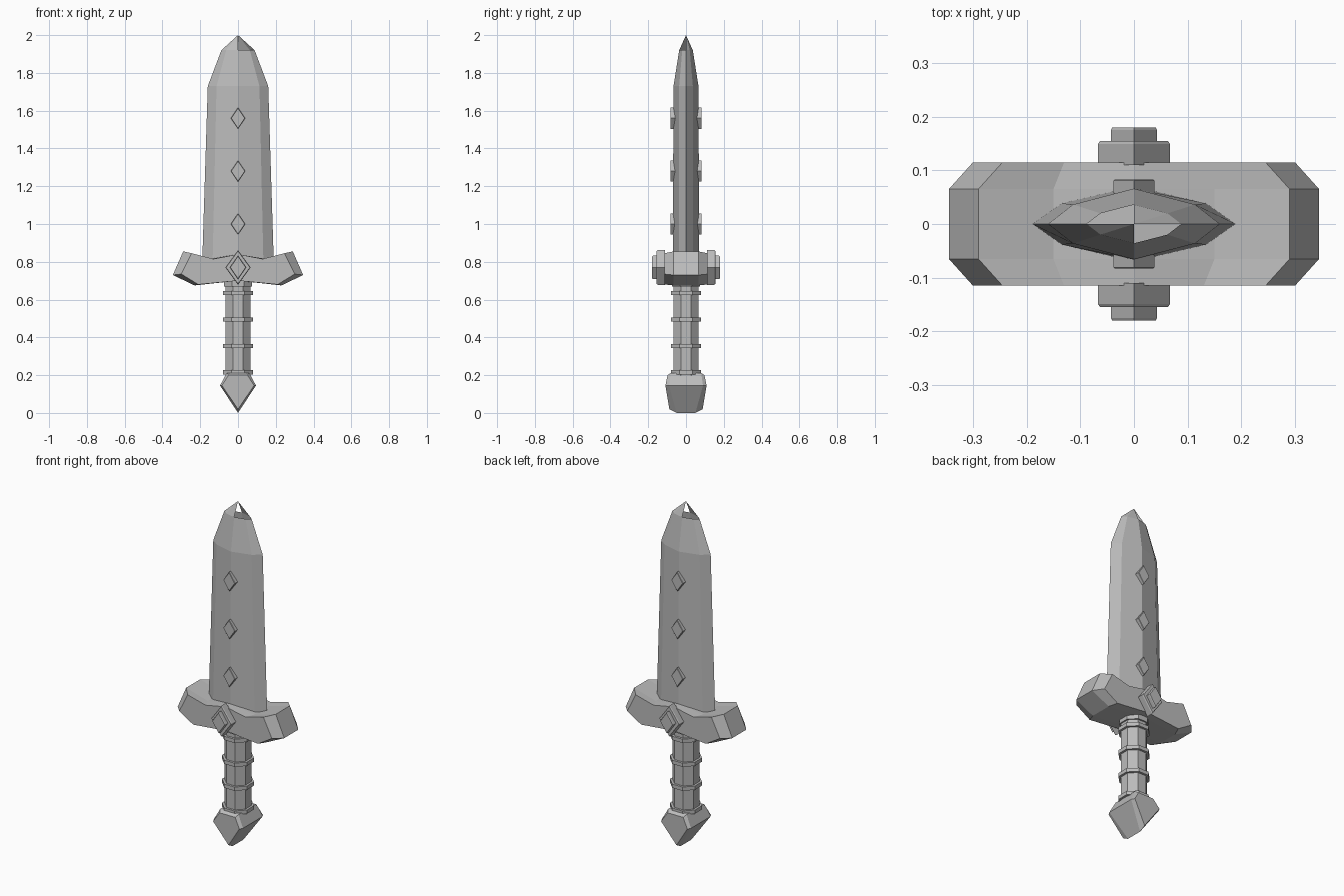
import bpy, bmesh, math

if "Cube" in bpy.data.objects:
    bpy.data.objects.remove(bpy.data.objects["Cube"], do_unlink=True)

grey = bpy.data.materials.new("plain_grey")
grey.use_nodes = True
colour = (0.5, 0.5, 0.5, 1)
grey.diffuse_color = colour
grey.node_tree.nodes["Principled BSDF"].inputs["Base Color"].default_value = colour


def finish(name, bm, fix=True):
    if fix:
        bmesh.ops.recalc_face_normals(bm, faces=bm.faces[:])
    mesh = bpy.data.meshes.new(name)
    bm.to_mesh(mesh)
    bm.free()
    mesh.materials.append(grey)
    obj = bpy.data.objects.new(name, mesh)
    bpy.context.collection.objects.link(obj)
    return obj


def skin(bm, rings):
    """Join equal rings of points with side faces; return the vertex rings."""
    loops = [[bm.verts.new(p) for p in ring] for ring in rings]
    for a, b in zip(loops, loops[1:]):
        n = len(a)
        for i in range(n):
            j = (i + 1) % n
            bm.faces.new((a[i], a[j], b[j], b[i]))
    return loops


def loft(name, rings):
    bm = bmesh.new()
    loops = skin(bm, rings)
    bm.faces.new(loops[0][::-1])
    bm.faces.new(loops[-1])
    return finish(name, bm)


def mirrored(half):
    """Closed symmetric outline from its +x half, top to bottom."""
    return half + [(-x, z) for x, z in reversed(half) if x > 0]


def layer(half, y):
    return [(x, y, z) for x, z in mirrored(half)]


# Blade: faceted ring sections, with a point open on two opposite quarters
def blade_ring(w, d, z):
    quarter = [(w, 0), (w * 0.71, d * 0.55), (0, d), (-w * 0.71, d * 0.55)]
    return [(x, y, z) for x, y in quarter + [(-x, -y) for x, y in quarter]]


bm = bmesh.new()
loops = skin(bm, [blade_ring(0.19, 0.07, 0.78), blade_ring(0.16, 0.066, 1.73),
                  blade_ring(0.088, 0.036, 1.92)])
tip = bm.verts.new((0, 0, 2))
top = loops[-1]
for i in (0, 1, 4, 5):
    bm.faces.new((top[i], top[(i + 1) % 8], tip))
bm.faces.new(loops[0][::-1])
finish("blade", bm, fix=False)

# Guard: swept-up wings with chamfered ends
core = [(0, 0.84), (0.15, 0.815), (0.29, 0.855), (0.345, 0.73), (0.23, 0.675), (0, 0.70)]
face = [(0, 0.84), (0.13, 0.815), (0.245, 0.845), (0.30, 0.735), (0.21, 0.68), (0, 0.70)]
loft("guard", [layer(face, -0.115), layer(core, -0.065),
               layer(core, 0.065), layer(face, 0.115)])


# Diamond studs on both faces
def diamond(name, w, h, z, y0, y1, bevel):
    for side, label in ((-1, "front_"), (1, "back_")):
        outline = lambda k, y: [(x * w * k, side * y, z + dz * h * k)
                                for x, dz in ((1, 0), (0, 1), (-1, 0), (0, -1))]
        loft(label + name, [outline(1, y0), outline(1, y1 - bevel), outline(0.94, y1)])


diamond("guard_gem_base", 0.067, 0.092, 0.77, 0.11, 0.155, 0.006)
diamond("guard_gem", 0.043, 0.062, 0.77, 0.15, 0.18, 0.005)
for i in range(3):
    diamond("blade_stud_%d" % (i + 1), 0.038, 0.056, 1.0 + 0.28 * i, 0.055, 0.083, 0.002)


# Octagonal grip and its bands, flats facing the axes
def octagon(name, r, z0, z1):
    rings = [[(r / math.cos(math.pi / 8) * math.cos((i + 0.5) * math.pi / 4),
               r / math.cos(math.pi / 8) * math.sin((i + 0.5) * math.pi / 4), z)
              for i in range(8)] for z in (z0, z1)]
    return loft(name, rings)


octagon("grip", 0.067, 0.17, 0.72)
for i in range(4):
    z = 0.355 + 0.14 * (i - 1)
    octagon("grip_band_%d" % (i + 1), 0.08, z - 0.011, z + 0.011)
octagon("grip_collar", 0.075, 0.67, 0.70)

# Pommel: pointed wedge running front to back, with chamfered faces
rim = [(0.06, 0.212), (0.095, 0.145), (0, 0)]
inner = [(0.05, 0.2), (0.085, 0.145), (0, 0.02)]
depths = (0.098, 0.109, 0.088)


def pommel_ring(half, ys, side):
    return ([(x, side * y, z) for (x, z), y in zip(half, ys)]
            + [(-x, side * y, z) for (x, z), y in list(zip(half, ys))[1::-1]])


loft("pommel", [pommel_ring(inner, depths, -1), pommel_ring(rim, (0.08, 0.09, 0.05), -1),
                pommel_ring(rim, (0.08, 0.09, 0.05), 1), pommel_ring(inner, depths, 1)])
